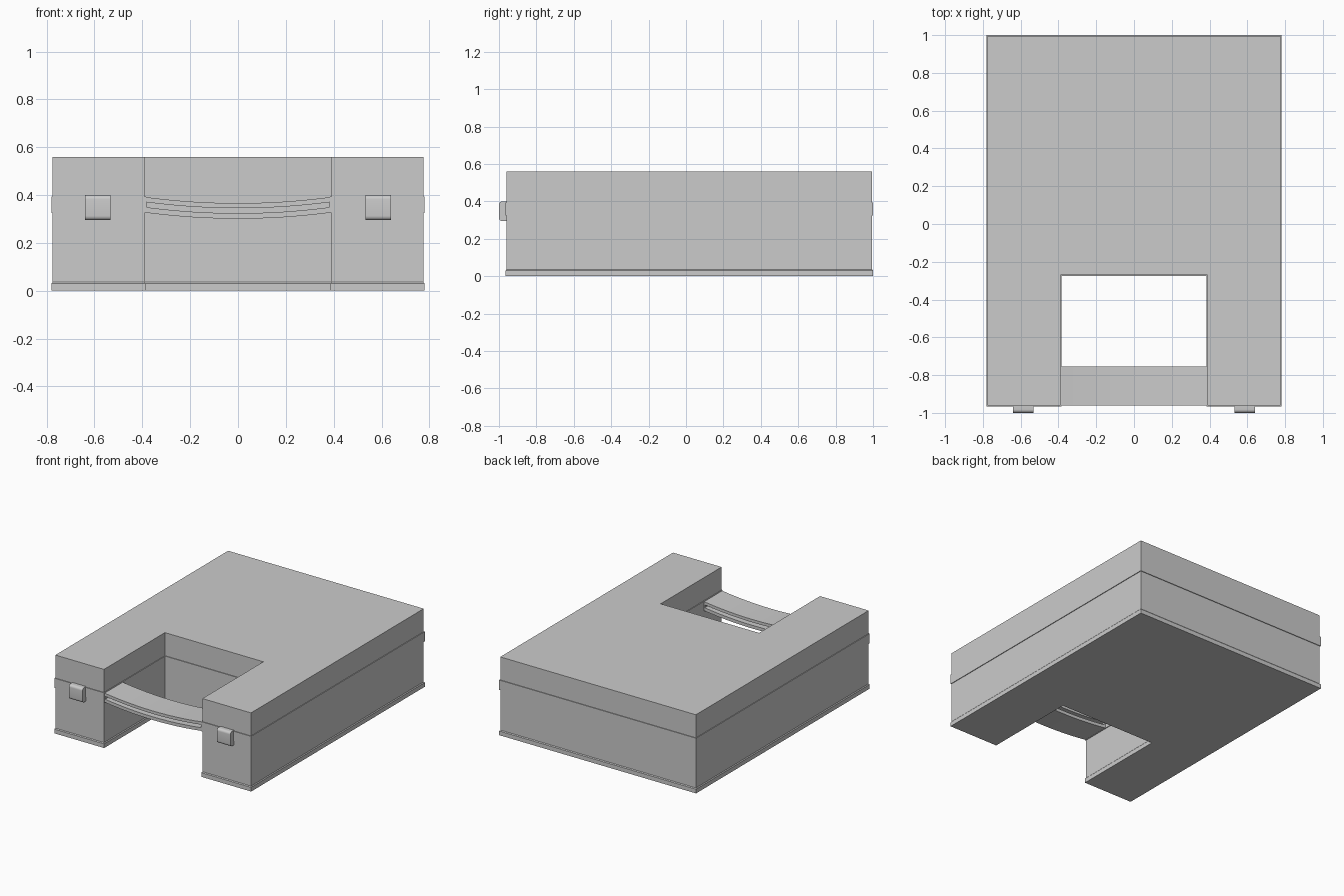
import bpy, bmesh, math

if "Cube" in bpy.data.objects:
    bpy.data.objects.remove(bpy.data.objects["Cube"])


def make_object(name, bm):
    bmesh.ops.recalc_face_normals(bm, faces=bm.faces)
    mesh = bpy.data.meshes.new(name)
    bm.to_mesh(mesh)
    bm.free()
    ob = bpy.data.objects.new(name, mesh)
    bpy.context.collection.objects.link(ob)
    return ob


def loft(name, rings):
    """Join equal-length rings of points into a closed solid."""
    bm = bmesh.new()
    loops = [[bm.verts.new(p) for p in ring] for ring in rings]
    n = len(loops[0])
    for a, b in zip(loops, loops[1:]):
        for i in range(n):
            j = (i + 1) % n
            bm.faces.new((a[i], a[j], b[j], b[i]))
    bm.faces.new(loops[0][::-1])
    bm.faces.new(loops[-1])
    return make_object(name, bm)


def u_ring(z, o):
    """U-shaped case outline at height z, grown outward by o."""
    w, n, front, back, inner = 0.775 + o, 0.39 - o, -0.96 - o, 0.995 + o, -0.27 - o
    half = [(n, inner), (n, front), (w, front), (w, back)]
    pts = half + [(-x, y) for x, y in reversed(half)]
    return [(x, y, z) for x, y in pts]


def case_part(name, levels):
    return loft(name, [u_ring(z, o) for z, o in levels])


LIP = 0.005
# Case: base with foot rim, protruding belt, lid
case_part("case_base", [(0, LIP), (0.03, LIP), (0.036, 0), (0.325, 0)])
case_part("case_belt", [(0.325, LIP), (0.395, LIP)])
case_part("case_lid", [(0.395, 0), (0.56, 0)])


# Handle: sagging bands separated by a slot, closed at both ends
def handle_piece(name, x0, x1, low, high, steps):
    rings = []
    for i in range(steps + 1):
        x = x0 + (x1 - x0) * i / steps
        s = -0.026 * (1 - (x / 0.39) ** 2)
        rings.append([(x, -0.96, low + s), (x, -0.755, low + s),
                      (x, -0.755, high + s), (x, -0.96, high + s)])
    return loft(name, rings)


handle_piece("handle_upper_band", -0.39, 0.39, 0.371, 0.392, 12)
handle_piece("handle_lower_band", -0.39, 0.39, 0.327, 0.350, 12)
for side, label in ((-1, "left"), (1, "right")):
    handle_piece("handle_end_" + label, side * 0.38, side * 0.39, 0.350, 0.371, 1)

# Latches: rounded clips over the belt
def arc(cy, cz, r, a0, a1, n=6):
    return [(cy + r * math.cos(math.radians(a0 + (a1 - a0) * i / n)),
             cz + r * math.sin(math.radians(a0 + (a1 - a0) * i / n))) for i in range(n + 1)]


profile = [(-0.958, 0.40)] + arc(-0.982, 0.382, 0.018, 90, 180) \
    + arc(-0.982, 0.313, 0.018, 180, 270) + [(-0.958, 0.295)]
for side, label in ((-1, "left"), (1, "right")):
    latch = loft("latch_" + label,
                 [[(side * x, y, z) for y, z in profile] for x in (0.533, 0.640)])
    bpy.ops.object.select_all(action='DESELECT')
    latch.select_set(True)
    bpy.context.view_layer.objects.active = latch
    bpy.ops.object.shade_smooth_by_angle(angle=math.radians(35))
